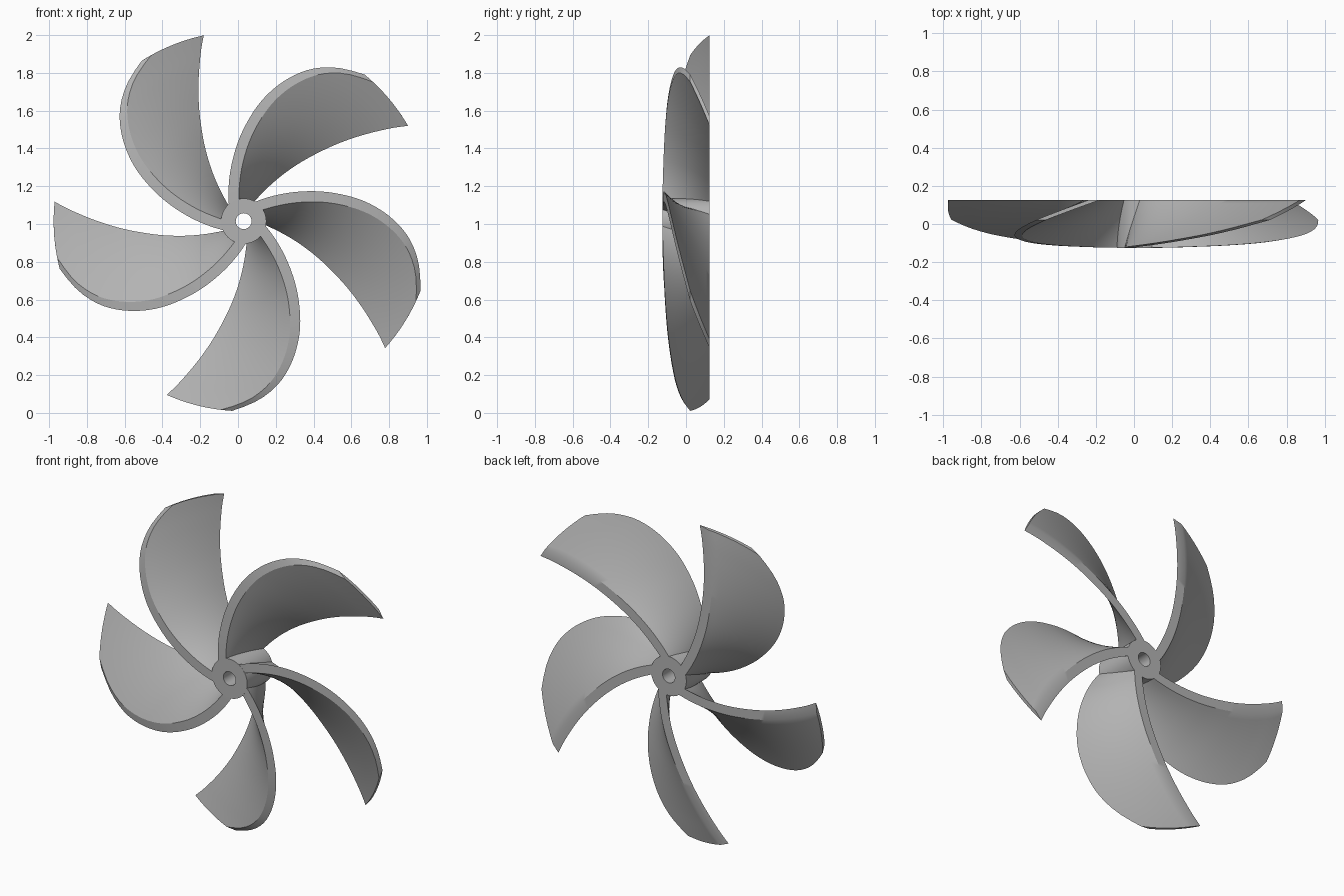
import bpy, bmesh, math

cube = bpy.data.objects.get("Cube")
if cube:
    bpy.data.objects.remove(cube, do_unlink=True)

CENTRE = (0.03, 0, 1.015)
BACK, DEPTH = 0.125, 0.25
TWIST = math.radians(165)      # blade rotation per unit of depth
THICK = 0.06
BLADES = 5

grey = bpy.data.materials.new("plain grey")
grey.use_nodes = True
colour = (0.45, 0.45, 0.45, 1)
grey.diffuse_color = colour
grey.node_tree.nodes["Principled BSDF"].inputs["Base Color"].default_value = colour

# Radius, sweep angle of the rear edge, front edge position
PROFILE = [(0.07, 67, -0.1245), (0.15, 58.5, -0.124), (0.27, 52, -0.121),
           (0.49, 44, -0.111), (0.68, 38.5, -0.093), (0.85, 34, -0.06),
           (0.94, 31.8, -0.024), (1.006, 30.1, 0.022)]


def smooth_value(r, col):
    """Smooth interpolation through the profile points."""
    p = PROFILE
    last = len(p) - 1
    i = 0
    while i < last - 1 and r > p[i + 1][0]:
        i += 1

    def slope(k):
        a, b = p[max(k - 1, 0)], p[min(k + 1, last)]
        return (b[col] - a[col]) / (b[0] - a[0])

    w = p[i + 1][0] - p[i][0]
    t = (r - p[i][0]) / w
    return ((2*t**3 - 3*t**2 + 1) * p[i][col] + (t**3 - 2*t**2 + t) * w * slope(i)
            + (3*t**2 - 2*t**3) * p[i + 1][col] + (t**3 - t**2) * w * slope(i + 1))


def add_object(name, bm):
    bmesh.ops.recalc_face_normals(bm, faces=bm.faces)
    mesh = bpy.data.meshes.new(name)
    bm.to_mesh(mesh)
    bm.free()
    mesh.materials.append(grey)
    obj = bpy.data.objects.new(name, mesh)
    obj.location = CENTRE
    bpy.context.collection.objects.link(obj)
    return obj


def bridge(bm, a, b):
    n = len(a)
    for k in range(n):
        bm.faces.new((a[k], a[(k + 1) % n], b[(k + 1) % n], b[k]))


def polar(bm, r, angle, y):
    return bm.verts.new((r * math.cos(angle), y, r * math.sin(angle)))


# Blade: closed twisted cross-sections stacked along the radius
bm = bmesh.new()
STEPS, ROWS = 40, 12
sections = []
r0, r1 = PROFILE[0][0], PROFILE[-1][0]
for s in range(STEPS + 1):
    r = r0 + (r1 - r0) * s / STEPS
    sweep = math.radians(smooth_value(r, 1))
    height = BACK - smooth_value(r, 2)
    heights = [height * k / ROWS for k in range(ROWS + 1)]
    ring = [polar(bm, r, sweep + TWIST * h, BACK - h) for h in heights]
    ring += [polar(bm, r, sweep + THICK / r + TWIST * h, BACK - h)
             for h in reversed(heights)]
    sections.append(ring)
for a, b in zip(sections, sections[1:]):
    bridge(bm, a, b)
# Root and tip caps as strips between both sides
for ring in (sections[0], sections[-1]):
    for k in range(ROWS):
        bm.faces.new((ring[k], ring[k + 1], ring[-k - 2], ring[-k - 1]))
blade = add_object("blade_1", bm)

# Hub: short tube with a bored hole
bm = bmesh.new()
SIDES = 48
loops = [[polar(bm, r, math.tau * k / SIDES, y) for k in range(SIDES)]
         for r, y in ((0.042, -BACK), (0.12, -BACK), (0.12, BACK), (0.042, BACK))]
for k in range(4):
    bridge(bm, loops[k], loops[(k + 1) % 4])
hub = add_object("hub", bm)

# Smooth shading with sharp rims
bpy.ops.object.select_all(action='DESELECT')
for obj in (blade, hub):
    obj.select_set(True)
bpy.context.view_layer.objects.active = blade
bpy.ops.object.shade_smooth_by_angle(angle=math.radians(30))

# Repeat the blade around the hub
for i in range(1, BLADES):
    copy = blade.copy()
    copy.name = f"blade_{i + 1}"
    copy.rotation_euler.y = -math.tau * i / BLADES
    bpy.context.collection.objects.link(copy)
